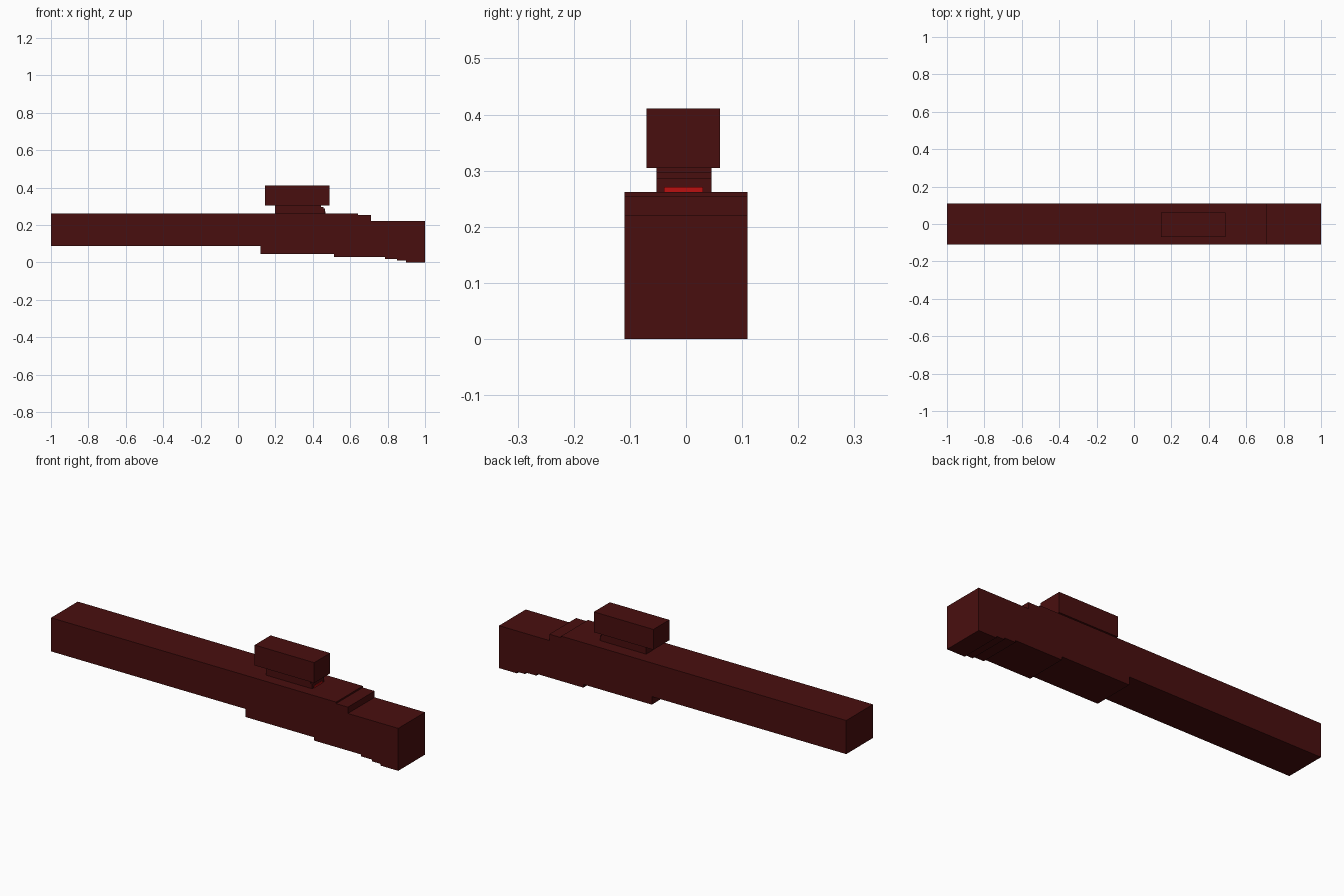
import bpy
import bmesh

cube = bpy.data.objects.get("Cube")
if cube:
    bpy.data.objects.remove(cube, do_unlink=True)


def material(name, rgb):
    m = bpy.data.materials.new(name)
    m.use_nodes = True
    m.diffuse_color = (*rgb, 1)
    m.node_tree.nodes["Principled BSDF"].inputs["Base Color"].default_value = (*rgb, 1)
    return m


dark_red = material("dark red", (0.066, 0.0045, 0.0045))
bright_red = material("bright red", (0.5, 0.005, 0.005))


def extrude_profile(name, points, y0, y1, mat):
    """Extrude a side profile of (x, z) points from y0 to y1."""
    bm = bmesh.new()
    face = bm.faces.new([bm.verts.new((x, y0, z)) for x, z in points])
    ext = bmesh.ops.extrude_face_region(bm, geom=[face])
    for v in ext["geom"]:
        if isinstance(v, bmesh.types.BMVert):
            v.co.y = y1
    bmesh.ops.recalc_face_normals(bm, faces=bm.faces)
    mesh = bpy.data.meshes.new(name)
    bm.to_mesh(mesh)
    bm.free()
    mesh.materials.append(mat)
    obj = bpy.data.objects.new(name, mesh)
    bpy.context.collection.objects.link(obj)
    return obj


def box(name, x0, x1, y0, y1, z0, z1, mat):
    return extrude_profile(name, [(x0, z0), (x1, z0), (x1, z1), (x0, z1)], y0, y1, mat)


# Long bar with a stepped underside and two steps down on top
extrude_profile("main_body", [
    (-1, 0.087), (0.12, 0.087), (0.12, 0.045), (0.514, 0.045), (0.514, 0.028),
    (0.785, 0.028), (0.785, 0.018), (0.85, 0.018), (0.85, 0.009),
    (0.897, 0.009), (0.897, 0), (1, 0), (1, 0.221), (0.71, 0.221),
    (0.71, 0.254), (0.642, 0.254), (0.642, 0.262), (-1, 0.262),
], -0.11, 0.11, dark_red)

# Narrow mount with a stepped end
extrude_profile("mount", [
    (0.198, 0.262), (0.464, 0.262), (0.464, 0.287), (0.456, 0.287),
    (0.456, 0.297), (0.445, 0.297), (0.445, 0.305), (0.198, 0.305),
], -0.053, 0.045, dark_red)

# Upper block
box("top_block", 0.145, 0.488, -0.07, 0.061, 0.305, 0.411, dark_red)

# Thin red plate at the foot of the mount
box("red_plate", 0.464, 0.467, -0.039, 0.03, 0.262, 0.271, bright_red)
